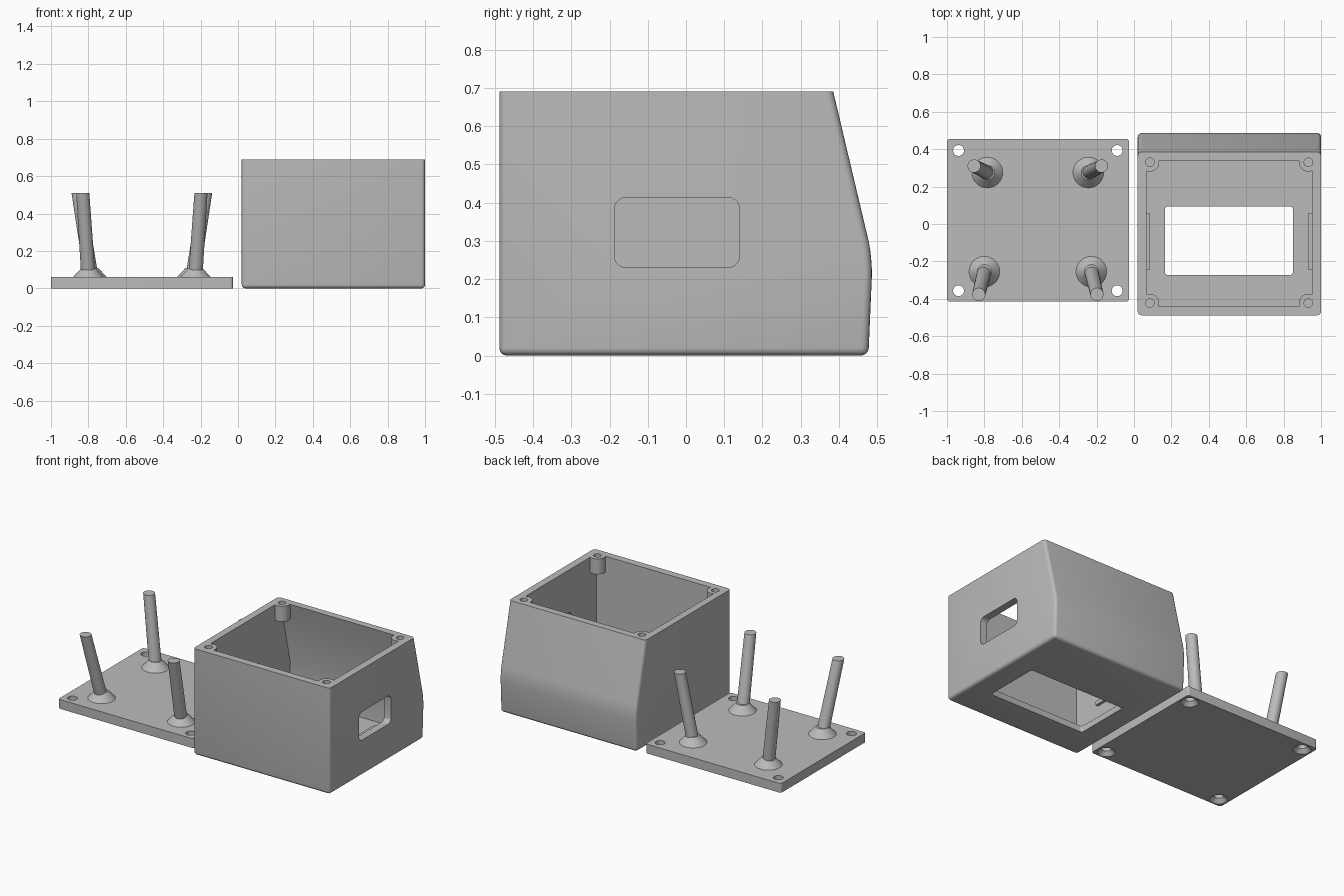
import bpy, bmesh, math
from mathutils import Vector

if "Cube" in bpy.data.objects:
    bpy.data.objects.remove(bpy.data.objects["Cube"])

grey = bpy.data.materials.new("mid_grey")
grey.diffuse_color = (0.5, 0.5, 0.5, 1)
grey.use_nodes = True
grey.node_tree.nodes["Principled BSDF"].inputs["Base Color"].default_value = grey.diffuse_color


def finish(name, bm):
    bmesh.ops.recalc_face_normals(bm, faces=bm.faces)
    me = bpy.data.meshes.new(name)
    bm.to_mesh(me)
    bm.free()
    me.materials.append(grey)
    ob = bpy.data.objects.new(name, me)
    bpy.context.collection.objects.link(ob)
    return ob


def block(name, lo, hi, axis=2, r=0.0, seg=5):
    """Box between two corners, edges along one axis rounded."""
    bm = bmesh.new()
    bmesh.ops.create_cube(bm, size=1)
    lo, hi = Vector(lo), Vector(hi)
    for v in bm.verts:
        v.co = Vector([(lo[i] + hi[i]) / 2 + v.co[i] * (hi[i] - lo[i]) for i in range(3)])
    if r:
        es = [e for e in bm.edges
              if abs((e.verts[0].co - e.verts[1].co).normalized()[axis]) > 0.9]
        bmesh.ops.bevel(bm, geom=es, offset=r, segments=seg, profile=0.5, affect='EDGES')
    return finish(name, bm)


def loft(name, rings, n=32):
    """Round solid through level circles given as (x, y, z, radius)."""
    bm = bmesh.new()
    loops = [[bm.verts.new((x + r * math.cos(2 * math.pi * i / n),
                            y + r * math.sin(2 * math.pi * i / n), z)) for i in range(n)]
             for x, y, z, r in rings]
    for a, b in zip(loops, loops[1:]):
        for i in range(n):
            j = (i + 1) % n
            bm.faces.new((a[i], a[j], b[j], b[i]))
    bm.faces.new(loops[0])
    bm.faces.new(loops[-1])
    return finish(name, bm)


def extrude_x(name, profile, x0, x1):
    bm = bmesh.new()
    a = [bm.verts.new((x0, y, z)) for y, z in profile]
    b = [bm.verts.new((x1, y, z)) for y, z in profile]
    bm.faces.new(a)
    bm.faces.new(b)
    for i in range(len(a)):
        j = (i + 1) % len(a)
        bm.faces.new((a[i], a[j], b[j], b[i]))
    return finish(name, bm)


def combine(ob, other, op='DIFFERENCE'):
    m = ob.modifiers.new("bool", 'BOOLEAN')
    m.operation, m.solver, m.object = op, 'EXACT', other
    dg = bpy.context.evaluated_depsgraph_get()
    me = bpy.data.meshes.new_from_object(ob.evaluated_get(dg))
    ob.modifiers.clear()
    ob.data = me
    bpy.data.objects.remove(other)


def smooth(ob):
    bpy.ops.object.select_all(action='DESELECT')
    ob.select_set(True)
    bpy.context.view_layer.objects.active = ob
    bpy.ops.object.shade_smooth_by_angle(angle=math.radians(30))


# Lid plate with countersunk screw holes
lid = block("lid_plate", (-1, -0.415, 0), (-0.027, 0.455, 0.06), r=0.015)
for x in (-0.938, -0.09):
    for y in (-0.357, 0.393):
        combine(lid, loft("hole", [(x, y, -0.01, 0.052), (x, y, 0.0, 0.052),
                                   (x, y, 0.025, 0.029), (x, y, 0.1, 0.029)]))
smooth(lid)

# Leaning posts on flared feet, mirrored about the lid's centre line
mid = -0.514
for side, tag in ((-1, "left"), (1, "right")):
    for (bx, by, tx, ty, end) in ((0.27, 0.275, 0.341, 0.31, "rear"),
                                  (0.286, -0.255, 0.316, -0.377, "front")):
        x0, x1 = mid + side * bx, mid + side * tx
        smooth(loft(f"post_foot_{end}_{tag}", [(x0, by, 0.055, 0.082), (x0, by, 0.06, 0.082),
                                               (x0, by, 0.108, 0.038)]))
        smooth(loft(f"post_{end}_{tag}", [(x0, by, 0.06, 0.038), (x1, ty, 0.51, 0.035)]))

# Case shell with sloping back
X0, X1, H = 0.02, 1.0, 0.69
case = extrude_x("case_shell", [(-0.488, 0), (0.477, 0), (0.488, 0.255), (0.385, H), (-0.488, H)], X0, X1)
bm = bmesh.new()
bm.from_mesh(case.data)
bend = [e for e in bm.edges if all(abs(v.co.z - 0.255) < 1e-3 for v in e.verts)]
bmesh.ops.bevel(bm, geom=bend, offset=0.05, segments=6, profile=0.5, affect='EDGES')
edges = [e for e in bm.edges if e.calc_face_angle(0) > 0.5
         and not all(v.co.z > H - 1e-3 for v in e.verts)]
bmesh.ops.bevel(bm, geom=edges, offset=0.02, segments=4, profile=0.5, affect='EDGES')
bmesh.ops.recalc_face_normals(bm, faces=bm.faces)
bm.to_mesh(case.data)
bm.free()

# Hollow interior
combine(case, extrude_x("cavity", [(-0.44, 0.04), (0.433, 0.04), (0.442, 0.255),
                                   (0.34, H), (0.326, 0.75), (-0.44, 0.75)], 0.066, 0.952))
# Display opening in the floor and port opening in the right wall
combine(case, block("floor_cut", (0.165, -0.272, -0.1), (0.85, 0.093, 0.1), r=0.015))
combine(case, block("port_cut", (0.9, -0.187, 0.23), (1.1, 0.14, 0.413), axis=0, r=0.03))
# Corner screw bosses and their holes
corners = [(x, y) for x in (0.085, 0.932) for y in (-0.423, 0.33)]
for x, y in corners:
    combine(case, loft("boss", [(x, y, 0.59, 0.05), (x, y, H, 0.05)]), 'UNION')
for x, y in corners:
    combine(case, loft("screw_hole", [(x, y, 0.61, 0.023), (x, y, 0.75, 0.023)]))
smooth(case)

# Low clip ribs on the inner side walls
block("clip_rib_left", (0.06, -0.245, 0.2), (0.084, 0.06, 0.225))
block("clip_rib_right", (0.932, -0.245, 0.2), (0.958, 0.06, 0.225))
